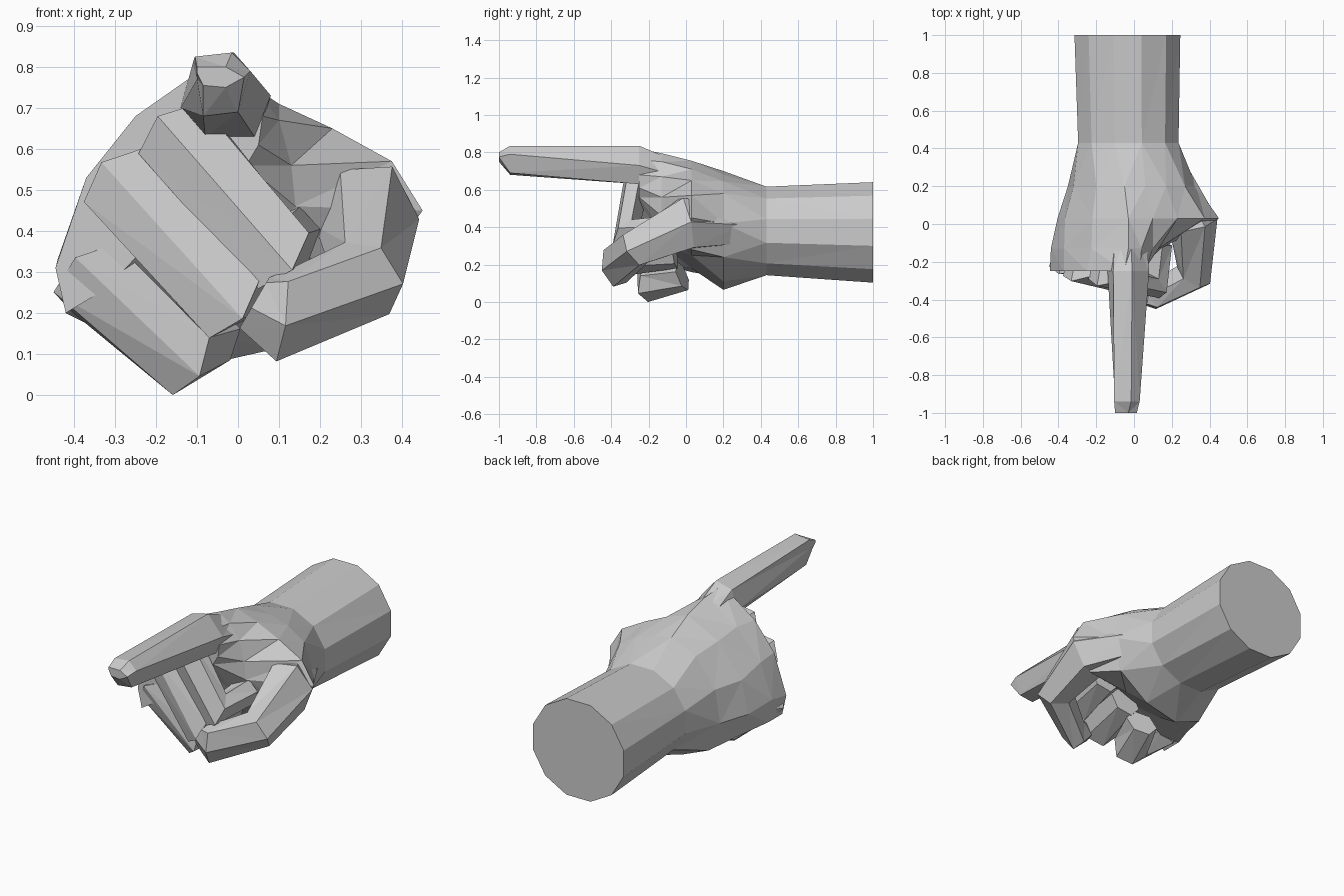
import bpy, bmesh
from math import sin, cos, radians
from mathutils import Vector

if "Cube" in bpy.data.objects:
    bpy.data.objects.remove(bpy.data.objects["Cube"])


def loft(name, rings):
    """Faceted closed skin through rings of equal point count."""
    bm = bmesh.new()
    vs = [[bm.verts.new(p) for p in r] for r in rings]
    n = len(rings[0])
    for a, b in zip(vs, vs[1:]):
        for i in range(n):
            j = (i + 1) % n
            bm.faces.new((a[i], a[j], b[j], b[i]))
    bm.faces.new(vs[0])
    bm.faces.new(vs[-1])
    bmesh.ops.triangulate(bm, faces=[f for f in bm.faces if len(f.verts) == 4])
    bmesh.ops.recalc_face_normals(bm, faces=bm.faces)
    me = bpy.data.meshes.new(name)
    bm.to_mesh(me)
    bm.free()
    ob = bpy.data.objects.new(name, me)
    bpy.context.collection.objects.link(ob)
    return ob


def digit(name, path, lateral):
    """Six-sided tube; path points are x, y, z, half width, half thickness."""
    pts = [Vector(p[:3]) for p in path]
    rings = []
    for i, (c, p) in enumerate(zip(pts, path)):
        t = Vector()
        if i:
            t += (c - pts[i - 1]).normalized()
        if i < len(pts) - 1:
            t += (pts[i + 1] - c).normalized()
        t.normalize()
        u = Vector(lateral)
        u = (u - t * t.dot(u)).normalized()
        v = t.cross(u)
        ring = []
        for k in range(6):
            a = radians(30 + 60 * k)
            q = c + u * (cos(a) * p[3] * 1.12) + v * (sin(a) * p[4])
            q.z = max(q.z, 0)
            ring.append(q)
        rings.append(ring)
    return loft(name, rings)


def ellipse(y, cx, cz, rx, rz):
    return [(cx + rx * cos(radians(30 * k - 15)), y, cz + rz * sin(radians(30 * k - 15)))
            for k in range(12)]


def section(y, pts):
    return [(x, y, z) for x, z in pts]


# forearm, wrist, back of hand and palm
hand = loft("hand", [
    ellipse(1.0, -.035, .372, .29, .278),
    ellipse(.43, -.03, .38, .275, .245),
    section(.2, [(.33, .42), (.27, .58), (.17, .645), (.06, .68), (-.05, .70), (-.2, .635),
                 (-.32, .48), (-.35, .3), (-.28, .13), (-.12, .065), (.08, .11), (.26, .24)]),
    section(.03, [(.45, .45), (.375, .57), (.23, .65), (.1, .71), (-.03, .755), (-.22, .66),
                  (-.365, .48), (-.405, .3), (-.34, .16), (-.15, .18), (.08, .25), (.33, .28)]),
    section(-.13, [(.14, .46), (.13, .56), (.10, .67), (.04, .75), (-.03, .795), (-.225, .68),
                   (-.37, .52), (-.44, .33), (-.42, .2), (-.30, .2), (-.12, .31), (.05, .38)]),
    section(-.25, [(.02, .56), (.05, .61), (.06, .68), (.03, .76), (-.05, .82), (-.25, .68),
                   (-.37, .53), (-.445, .31), (-.42, .2), (-.32, .26), (-.17, .42), (-.05, .52)]),
])

# pointing index finger
index = loft("index_finger", [
    section(.0, [(-.11, .62), (-.06, .55), (.05, .57), (.06, .66), (-.02, .73), (-.10, .68)]),
    section(-.25, [(-.14, .70), (-.08, .63), (.04, .63), (.08, .73), (-.01, .835), (-.11, .81)]),
    section(-.94, [(-.1, .77), (-.085, .68), (0, .69), (.03, .79), (-.015, .835), (-.105, .825)]),
    section(-1.0, [(-.1, .785), (-.085, .755), (-.03, .75), (.015, .775), (-.03, .8), (-.1, .8)]),
])

# curled fingers: knuckle, first bend, second bend, tip
slant = (.73, 0, .68)
curled = [
    ("middle_finger", [(-.09, -.05, .60, .08, .08), (-.14, -.27, .62, .1, .1),
                       (.09, -.32, .35, .095, .095), (.12, -.1, .38, .08, .075)]),
    ("ring_finger", [(-.23, -.05, .46, .08, .07), (-.275, -.25, .505, .1, .1),
                     (-.03, -.31, .23, .095, .095), (.01, -.06, .26, .08, .075)]),
    ("little_finger", [(-.31, -.05, .3, .07, .07), (-.35, -.2, .285, .1, .095),
                       (-.135, -.19, .09, .09, .09), (-.07, -.02, .14, .08, .075)]),
]
digits = [index] + [digit(n, p, slant) for n, p in curled]

# thumb folded across the front
digits.append(digit("thumb", [
    (.2, .25, .4, .1, .1), (.315, .0, .42, .14, .13), (.315, -.27, .285, .095, .1),
    (.1, -.38, .19, .105, .075), (.04, -.38, .225, .07, .045)], (0, -.3, 1)))

# fuse the digits into one skin
bpy.context.view_layer.objects.active = hand
for d in digits:
    m = hand.modifiers.new("fuse", 'BOOLEAN')
    m.operation = 'UNION'
    m.solver = 'EXACT'
    m.use_self = True
    m.object = d
    bpy.ops.object.modifier_apply(modifier=m.name)
    bpy.data.objects.remove(d)
